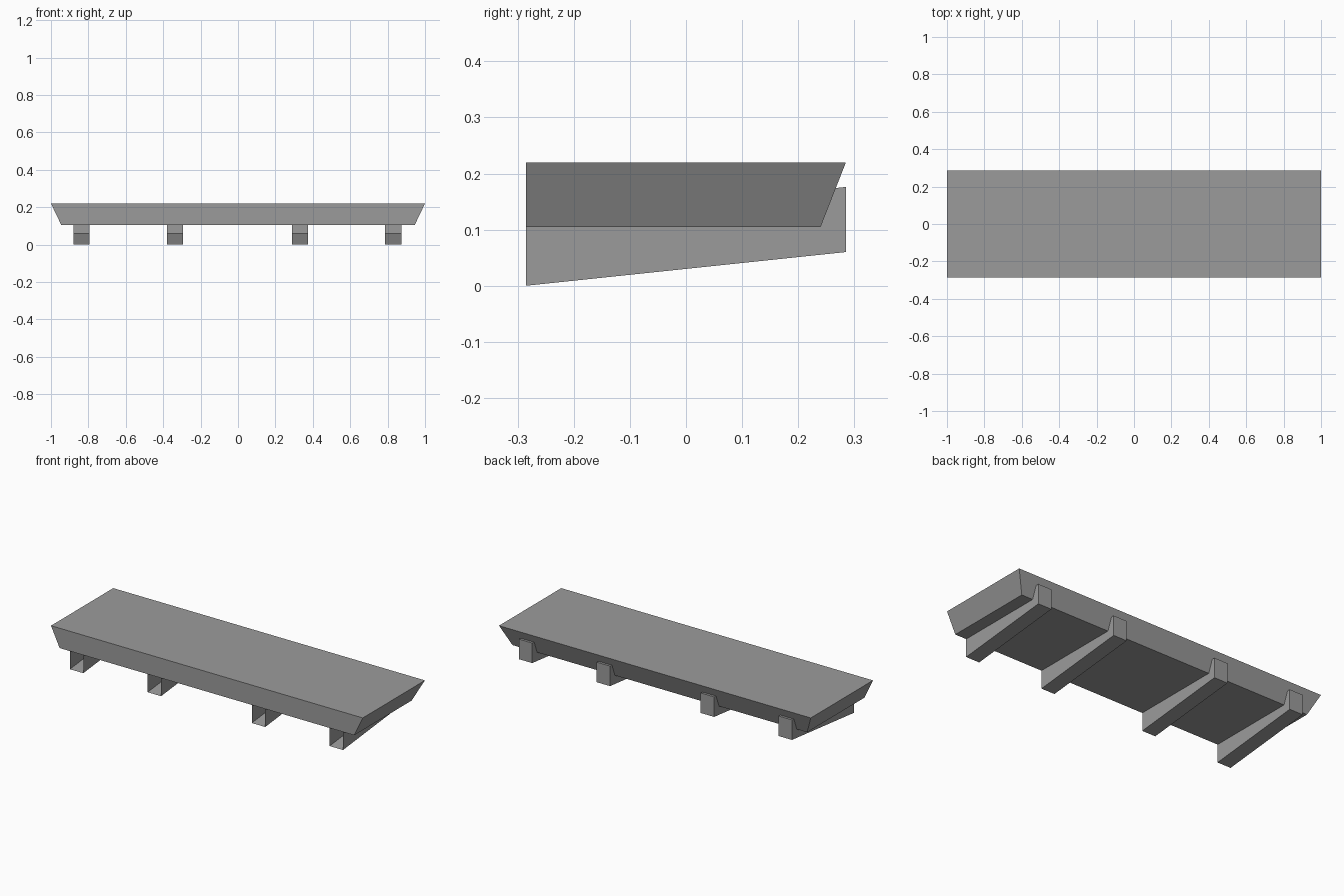
import bpy

default = bpy.data.objects.get("Cube")
if default:
    bpy.data.objects.remove(default, do_unlink=True)

grey = bpy.data.materials.new("concrete_grey")
grey.use_nodes = True
colour = (0.33, 0.33, 0.33, 1)
grey.diffuse_color = colour
grey.node_tree.nodes["Principled BSDF"].inputs["Base Color"].default_value = colour


def loft(name, lower, upper, skip=()):
    """Join two four-cornered rings (front pair first) into a box, leaving out the skipped sides."""
    sides = {
        "bottom": (3, 2, 1, 0), "top": (4, 5, 6, 7),
        "front": (0, 1, 5, 4), "right": (3, 0, 4, 7),
        "back": (2, 3, 7, 6), "left": (1, 2, 6, 5),
    }
    mesh = bpy.data.meshes.new(name)
    mesh.from_pydata(lower + upper, [], [f for s, f in sides.items() if s not in skip])
    mesh.materials.append(grey)
    obj = bpy.data.objects.new(name, mesh)
    bpy.context.collection.objects.link(obj)
    return obj


def ring(x0, x1, front, back):
    """Four corners from two (y, z) points spanning x0 to x1."""
    return [(x0, *front), (x1, *front), (x1, *back), (x0, *back)]


FRONT, BACK = -0.285, 0.285

# Slab with an upright front, and ends and back that taper inward below
loft("platform_slab",
     ring(-0.945, 0.945, (FRONT, 0.105), (0.24, 0.105)),
     ring(-1, 1, (FRONT, 0.22), (BACK, 0.22)))

# Hollow sloping support beams, open at the front
HALF = 0.043
for i, x in enumerate((-0.836, -0.337, 0.331, 0.83), 1):
    loft(f"support_beam_{i}",
         ring(x - HALF, x + HALF, (FRONT, 0), (BACK, 0.06)),
         ring(x - HALF, x + HALF, (FRONT, 0.116), (BACK, 0.176)),
         skip=("front",))
